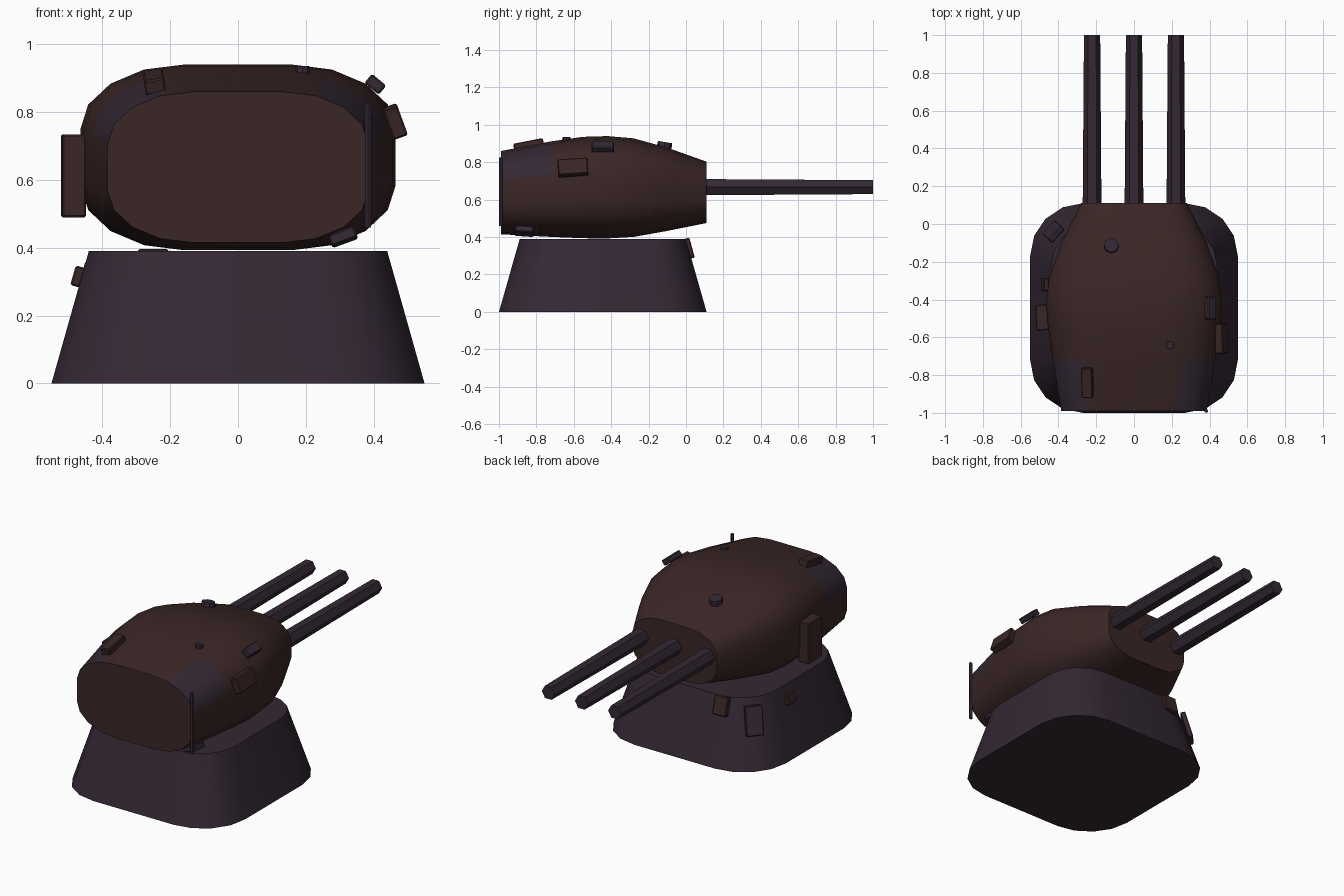
import bpy, bmesh, math
from mathutils import Vector, Euler

old = bpy.data.objects.get("Cube")
if old:
    bpy.data.objects.remove(old, do_unlink=True)


def material(name, rgb):
    m = bpy.data.materials.new(name)
    m.use_nodes = True
    m.diffuse_color = (*rgb, 1)
    m.node_tree.nodes["Principled BSDF"].inputs["Base Color"].default_value = (*rgb, 1)
    return m


brown = material("rust brown", (0.042, 0.0195, 0.0185))
purple = material("dark purple", (0.034, 0.021, 0.034))
SEG = 4  # segments per rounded corner


def finish(name, bm, mats, smooth=True):
    bmesh.ops.recalc_face_normals(bm, faces=bm.faces)
    mesh = bpy.data.meshes.new(name)
    bm.to_mesh(mesh)
    bm.free()
    for m in mats:
        mesh.materials.append(m)
    ob = bpy.data.objects.new(name, mesh)
    bpy.context.collection.objects.link(ob)
    if smooth:
        bpy.ops.object.select_all(action="DESELECT")
        ob.select_set(True)
        bpy.context.view_layer.objects.active = ob
        bpy.ops.object.shade_smooth_by_angle(angle=math.radians(35))
    return ob


def rounded(a, b, ra, rb):
    """Rounded rectangle outline with half sizes a, b and corner radii ra, rb."""
    pts = []
    for q in range(4):
        sx = 1 if q in (0, 3) else -1
        sy = 1 if q < 2 else -1
        for k in range(SEG + 1):
            t = math.pi / 2 * (q + k / SEG)
            pts.append((sx * (a - ra) + ra * math.cos(t), sy * (b - rb) + rb * math.sin(t)))
    return pts


def loft(rings):
    """Skin closed rings of points and cap both ends; also returns the bands."""
    bm = bmesh.new()
    vs = [[bm.verts.new(p) for p in ring] for ring in rings]
    bands = []
    for lo, hi in zip(vs, vs[1:]):
        n = len(lo)
        bands.append([bm.faces.new((lo[i], lo[(i + 1) % n], hi[(i + 1) % n], hi[i])) for i in range(n)])
    bm.faces.new(vs[0])
    bm.faces.new(vs[-1])
    return bm, bands


def box(name, mat, loc, size, rot=(0, 0, 0)):
    bm = bmesh.new()
    bmesh.ops.create_cube(bm, size=1)
    bmesh.ops.scale(bm, vec=size, verts=bm.verts)
    bmesh.ops.bevel(bm, geom=bm.edges[:], offset=0.005, segments=1, affect="EDGES")
    ob = finish(name, bm, [mat], False)
    ob.location = loc
    ob.rotation_euler = Euler([math.radians(r) for r in rot])
    return ob


def rod(name, mat, start, end, r1, r2, sides):
    a, b = Vector(start), Vector(end)
    bm = bmesh.new()
    bmesh.ops.create_cone(bm, cap_ends=True, segments=sides, radius1=r1, radius2=r2, depth=(b - a).length)
    ob = finish(name, bm, [mat], False)
    ob.location = (a + b) / 2
    ob.rotation_euler = (b - a).to_track_quat("Z", "Y").to_euler()
    return ob


# Tapered pedestal
CY = -0.445
outline = rounded(0.55, 0.555, 0.28, 0.28)
bm, _ = loft([[(x * s, CY + y * s, z) for x, y in outline] for s, z in ((1, 0), (0.8, 0.39))])
finish("pedestal", bm, [purple])

# Turret body: y, half width, bottom, top
stations = [
    (-0.99, 0.385, 0.415, 0.86),
    (-0.72, 0.43, 0.401, 0.912),
    (-0.55, 0.455, 0.394, 0.936),
    (-0.42, 0.465, 0.393, 0.94),
    (-0.28, 0.45, 0.401, 0.928),
    (-0.1, 0.385, 0.433, 0.878),
    (0.11, 0.28, 0.475, 0.803),
]
rings = []
for y, w, lo, hi in stations:
    h = (hi - lo) / 2
    rings.append([(x, y, (lo + hi) / 2 + z) for x, z in rounded(w, h, 0.655 * w, 0.7 * h)])
bm, bands = loft(rings)
# Dark patches on both upper corners of the first band
for k in range(SEG - 1):
    bands[0][k].material_index = 1
    bands[0][2 * SEG - k].material_index = 1
finish("turret_body", bm, [brown, purple])

# Gun barrels
for label, x in (("right", -0.222), ("middle", 0), ("left", 0.222)):
    gun = rod(label + "_barrel", purple, (x, 0.05, 0.667), (x, 1, 0.667), 0.05, 0.043, 6)
    # turn so that one flat side faces up
    up = max((gun.matrix_basis.to_3x3() @ p.normal).z for p in gun.data.polygons)
    if up < 0.95:
        gun.rotation_euler = (gun.rotation_euler.to_quaternion()
                              @ Euler((0, 0, math.radians(30))).to_quaternion()).to_euler()

# Roof knobs and the upright rod at the face
rod("roof_hatch", purple, (-0.12, -0.12, 0.86), (-0.12, -0.112, 0.908), 0.042, 0.038, 8)
rod("roof_vent", purple, (0.19, -0.64, 0.9), (0.19, -0.64, 0.936), 0.023, 0.021, 8)
rod("face_rod", purple, (0.383, -0.99, 0.46), (0.383, -0.99, 0.825), 0.01, 0.01, 6)

# Boxes on the turret
box("roof_box", brown, (-0.247, -0.84, 0.889), (0.06, 0.16, 0.045), (11, -8, 0))
box("shoulder_box", purple, (0.405, -0.445, 0.882), (0.055, 0.12, 0.035), (0, 40, 0))
box("left_side_box", brown, (0.463, -0.605, 0.772), (0.045, 0.16, 0.09), (4, -20, 0))
box("right_side_box", brown, (-0.485, -0.495, 0.612), (0.07, 0.135, 0.245), (0, 0, 2))
box("lower_box", purple, (0.31, -0.865, 0.432), (0.08, 0.1, 0.035), (-4, 20 * -1, 0))

# Plates on the pedestal
box("pedestal_small_plate", brown, (-0.472, -0.32, 0.315), (0.03, 0.07, 0.06), (0, 16, 0))
box("pedestal_back_plate", brown, (-0.25, 0.018, 0.34), (0.09, 0.03, 0.11), (15, 0, 0))
box("pedestal_corner_panel", purple, (-0.427, -0.04, 0.275), (0.03, 0.1, 0.17), (0, 16, -42))
